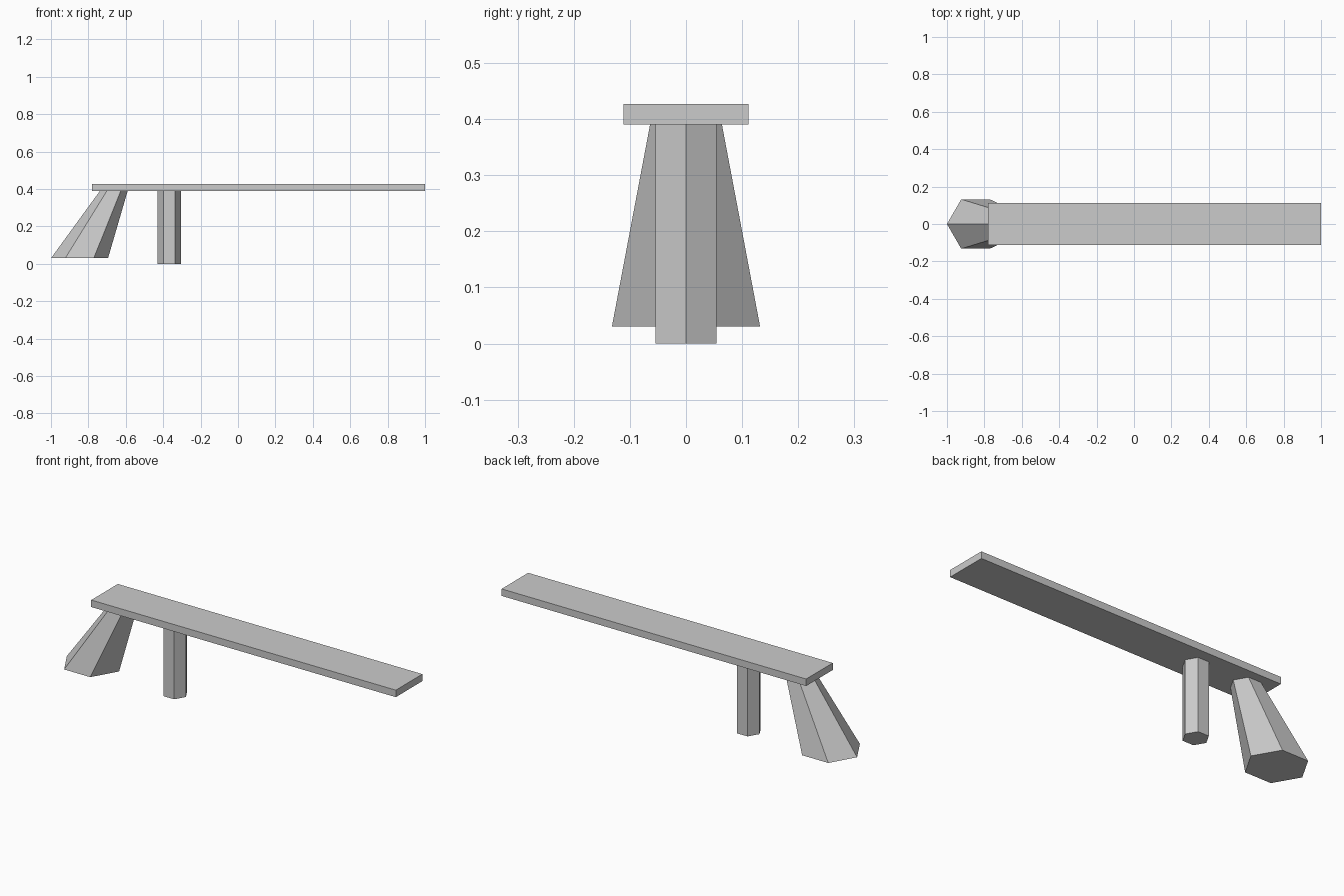
import bpy
import bmesh
from math import cos, sin, pi

if "Cube" in bpy.data.objects:
    bpy.data.objects.remove(bpy.data.objects["Cube"])


def add_object(name, bm):
    bmesh.ops.recalc_face_normals(bm, faces=bm.faces)
    mesh = bpy.data.meshes.new(name)
    bm.to_mesh(mesh)
    bm.free()
    obj = bpy.data.objects.new(name, mesh)
    bpy.context.collection.objects.link(obj)
    return obj


def hex_leg(name, bottom, top):
    """Six-sided leg between two hexagons, each given as (x, z, radius)."""
    bm = bmesh.new()
    rings = [[bm.verts.new((x + r * cos(i * pi / 3), r * sin(i * pi / 3), z))
              for i in range(6)] for x, z, r in (bottom, top)]
    low, high = rings
    bm.faces.new(low)
    bm.faces.new(high)
    for i in range(6):
        j = (i + 1) % 6
        bm.faces.new((low[i], low[j], high[j], high[i]))
    return add_object(name, bm)


# Long flat plank
bm = bmesh.new()
bmesh.ops.create_cube(bm, size=1)
for v in bm.verts:
    v.co = (0.11 + v.co.x * 1.78, v.co.y * 0.222, 0.4085 + v.co.z * 0.037)
add_object("plank", bm)

# Straight upright post
hex_leg("post", (-0.367, 0.0, 0.063), (-0.367, 0.39, 0.063))

# Flared leg leaning outward at the end
hex_leg("flared_leg", (-0.8475, 0.03, 0.1525), (-0.664, 0.39, 0.074))
